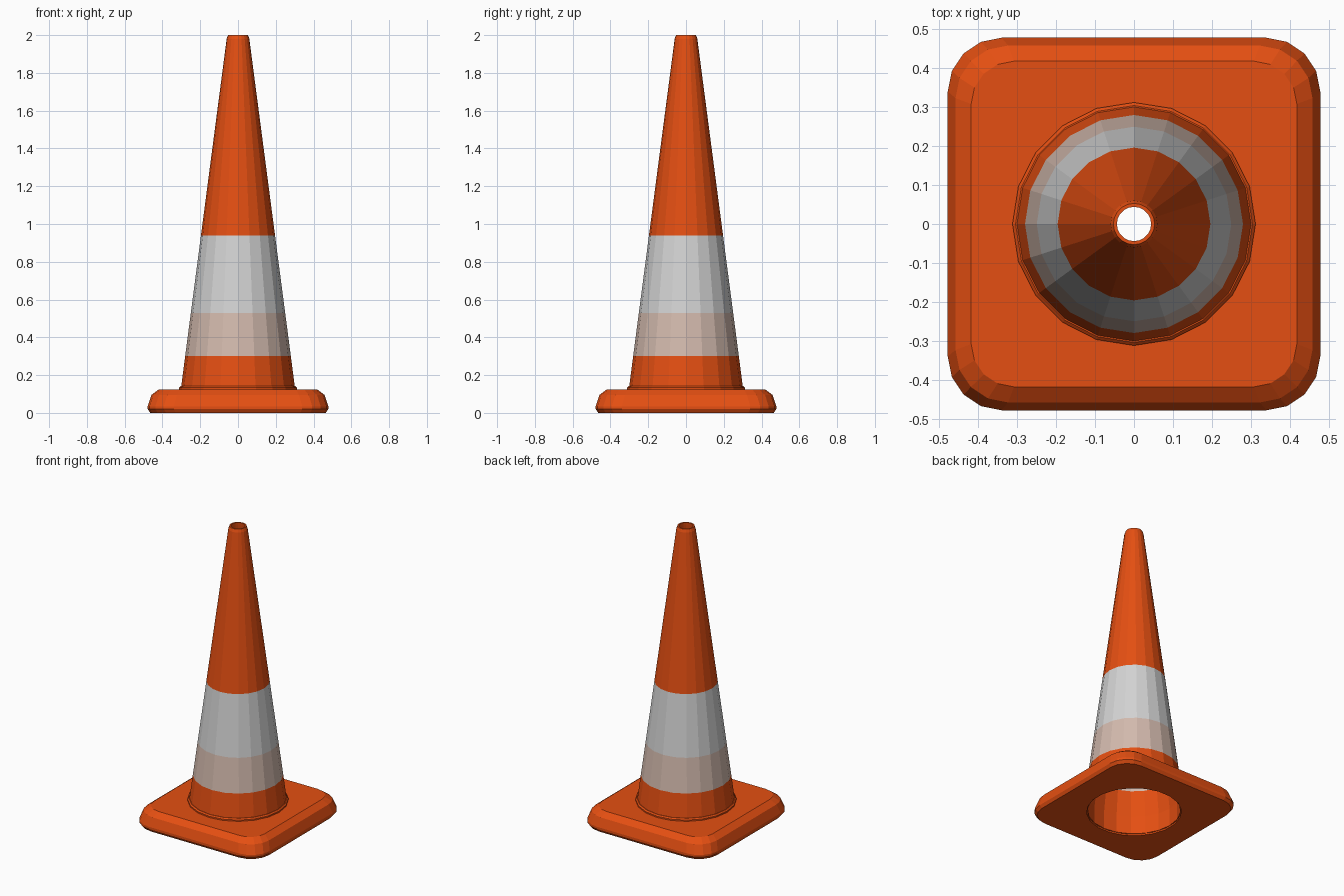
import bpy, bmesh, math

if "Cube" in bpy.data.objects:
    bpy.data.objects.remove(bpy.data.objects["Cube"])

SIDES = 20


def material(name, rgb):
    m = bpy.data.materials.new(name)
    m.diffuse_color = (*rgb, 1)
    m.use_nodes = True
    m.node_tree.nodes["Principled BSDF"].inputs["Base Color"].default_value = m.diffuse_color
    return m


ORANGE = material("orange", (0.78, 0.078, 0.006))
WHITE = material("white", (0.65, 0.65, 0.65))
PINK = material("pale_pink", (0.65, 0.49, 0.42))


def finish(bm, name, mats):
    mesh = bpy.data.meshes.new(name)
    bm.to_mesh(mesh)
    bm.free()
    for m in mats:
        mesh.materials.append(m)
    ob = bpy.data.objects.new(name, mesh)
    bpy.context.collection.objects.link(ob)
    return ob


def circle(r, z, n=SIDES):
    return [(r * math.cos(2 * math.pi * i / n), r * math.sin(2 * math.pi * i / n), z)
            for i in range(n)]


def rounded_square(half, radius, z, seg=4):
    pts = []
    for q in range(4):
        a0 = q * math.pi / 2
        cx = (half - radius) * (1 if q in (0, 3) else -1)
        cy = (half - radius) * (1 if q in (0, 1) else -1)
        for i in range(seg + 1):
            a = a0 + i / seg * math.pi / 2
            pts.append((cx + radius * math.cos(a), cy + radius * math.sin(a), z))
    return pts


def loft(rings, closed=False):
    """Skin equal-length rings; closed joins the last ring to the first."""
    bm = bmesh.new()
    loops = [[bm.verts.new(p) for p in ring] for ring in rings]
    pairs = list(zip(loops, loops[1:] + loops[:1])) if closed else list(zip(loops, loops[1:]))
    for a, b in pairs:
        n = len(a)
        for i in range(n):
            j = (i + 1) % n
            bm.faces.new((a[i], a[j], b[j], b[i]))
    bmesh.ops.recalc_face_normals(bm, faces=bm.faces)
    return bm


# Hollow cone body: outer wall up, over the rim, inner wall down
def outer_r(z):
    return 0.302 - (z - 0.13) * (0.302 - 0.06) / 1.85


levels = [0.01, 0.13, 0.30, 0.53, 0.94, 1.98]
outer = [circle(min(outer_r(z), 0.302), z) for z in levels] + [circle(0.053, 2.0)]
inner = [circle(0.044, 2.0)] + [circle(min(outer_r(z), 0.302) - 0.014, z)
                                for z in reversed(levels)]
bm = loft(outer + inner, closed=True)
for f in bm.faces:
    z = f.calc_center_median().z
    f.material_index = 2 if 0.30 < z < 0.53 else 1 if 0.53 < z < 0.94 else 0
finish(bm, "cone_body", [ORANGE, WHITE, PINK])

# Square foot with rounded corners, bevelled top and a round hole
steps = [(0.465, 0.135, 0.0), (0.478, 0.138, 0.02), (0.478, 0.138, 0.035),
         (0.458, 0.135, 0.095), (0.418, 0.11, 0.125)]
rings = [rounded_square(*s) for s in steps]


def hole(z, r=0.29):
    # hole vertices follow the direction of the square's outline vertices
    return [(r * x / math.hypot(x, y), r * y / math.hypot(x, y), z)
            for x, y, _ in rings[-1]]


def hole_even(z, r=0.294):
    # even angles, starting from the first outline vertex of each corner
    return [(r * math.cos(a), r * math.sin(a), z)
            for a in (2 * math.pi * (i + 0.5) / SIDES for i in range(SIDES))]


finish(loft(rings + [hole_even(0.125), hole_even(0.0)], closed=True), "foot", [ORANGE])

# Thin raised collar where the cone meets the foot
collar = [circle(0.312, 0.12), circle(0.312, 0.134), circle(0.304, 0.142), circle(0.298, 0.142)]
finish(loft(collar), "collar", [ORANGE])
